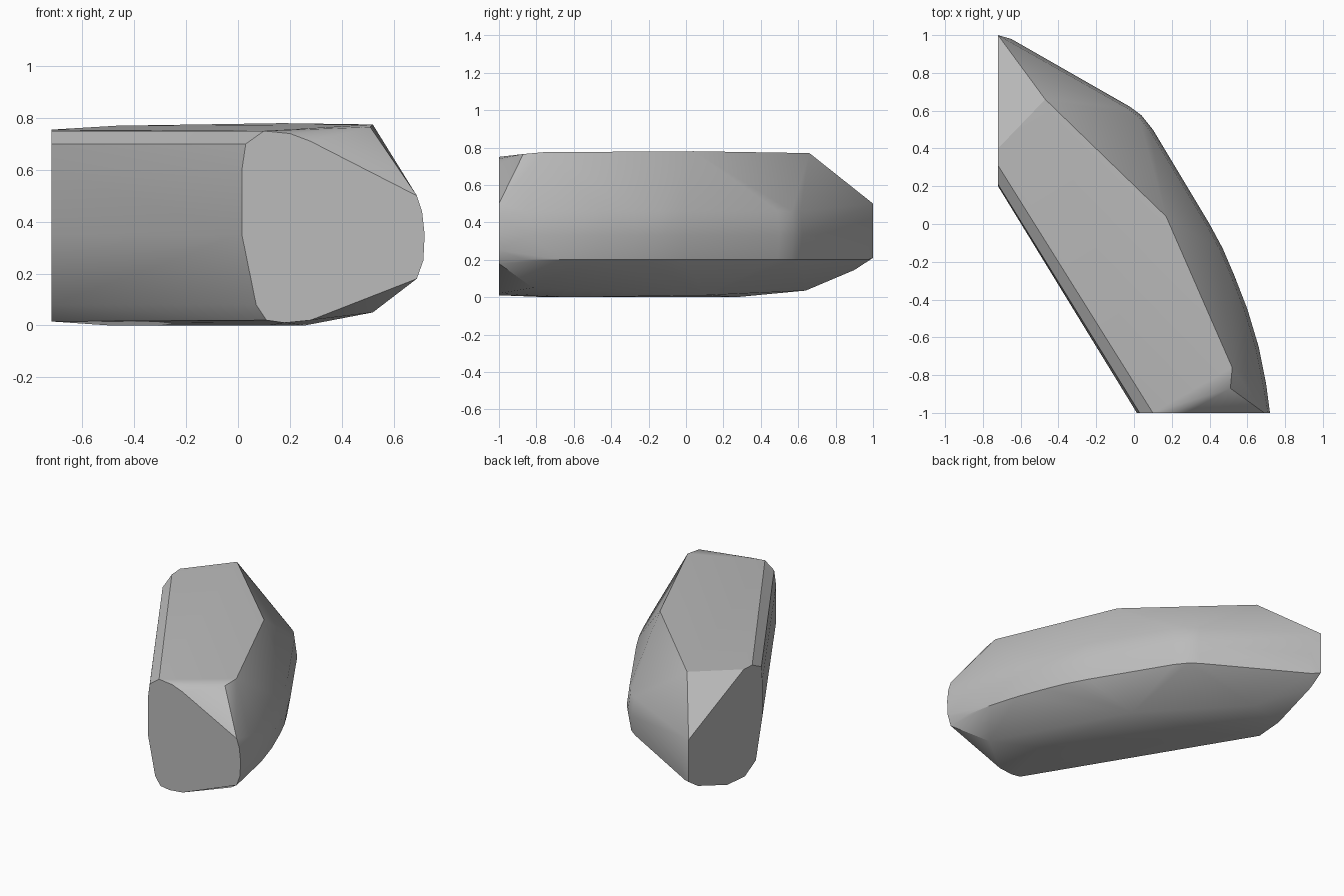
import bpy
import bmesh
from math import radians

# Remove the default cube
default_cube = bpy.data.objects.get("Cube")
if default_cube:
    bpy.data.objects.remove(default_cube, do_unlink=True)


def make_material(name, colour):
    material = bpy.data.materials.new(name)
    material.use_nodes = True
    material.diffuse_color = colour
    shader = material.node_tree.nodes["Principled BSDF"]
    shader.inputs["Base Color"].default_value = colour
    return material


def hull_object(name, points, material, smooth_angle):
    """Wrap a tight skin around guide points, then shade it."""
    mesh = bpy.data.meshes.new(name)
    bm = bmesh.new()
    for point in points:
        bm.verts.new(point)
    bmesh.ops.convex_hull(bm, input=bm.verts[:])
    loose = [vert for vert in bm.verts if not vert.link_faces]
    bmesh.ops.delete(bm, geom=loose, context="VERTS")
    bmesh.ops.dissolve_limit(bm, angle_limit=radians(1),
                             verts=bm.verts[:], edges=bm.edges[:])
    bmesh.ops.recalc_face_normals(bm, faces=bm.faces[:])
    bm.to_mesh(mesh)
    bm.free()
    mesh.materials.append(material)
    obj = bpy.data.objects.new(name, mesh)
    bpy.context.collection.objects.link(obj)
    bpy.ops.object.select_all(action="DESELECT")
    obj.select_set(True)
    bpy.context.view_layer.objects.active = obj
    bpy.ops.object.shade_smooth_by_angle(angle=radians(smooth_angle))
    return obj


# Flat cut at the front, as (x, z)
front_outline = [
    (.015, .35), (.015, .6), (.03, .7), (.1, .75), (.2, .74), (.28, .71),
    (.69, .5), (.71, .44), (.72, .35), (.715, .25), (.69, .18),
    (.28, .02), (.18, .01), (.11, .02), (.07, .08),
]
# Flat cut at the right side, as (y, z)
side_outline = [
    (.2, .35), (.2, .6), (.21, .7), (.31, .75), (.4, .755),
    (1, .5), (1, .21), (.9, .145), (.58, .03), (.39, .015), (.27, .08),
]
# Curved outer flank seen from above, as (x, y)
flank_path = [
    (-.65, .98), (-.02, .62), (.04, .575), (.1, .5), (.4, 0),
    (.47, -.13), (.53, -.27), (.6, -.45), (.66, -.65), (.7, -.85),
]
# Corners of the upper and lower planes
top_corners = [(-.47, .66, .77), (.17, .04, .78), (.52, -.76, .775), (.51, -.87, .765)]
base_corners = [(-.47, .64, .035), (.1, .1, .01), (.26, -.6, 0), (.52, -.82, .05),
                (-.5, .27, 0), (.12, -.75, 0)]

guide_points = top_corners + base_corners
guide_points += [(x, -1, z) for x, z in front_outline]
guide_points += [(-.72, y, z) for y, z in side_outline]

# Rounded flank: full at mid height, drawn in slightly above and below
for height, inset in ((.2, .02), (.33, 0), (.46, .015)):
    guide_points += [(x - inset, y - inset / 2, height) for x, y in flank_path]

stone_grey = make_material("stone grey", (.5, .5, .5, 1))
hull_object("rock_body", guide_points, stone_grey, 30)
